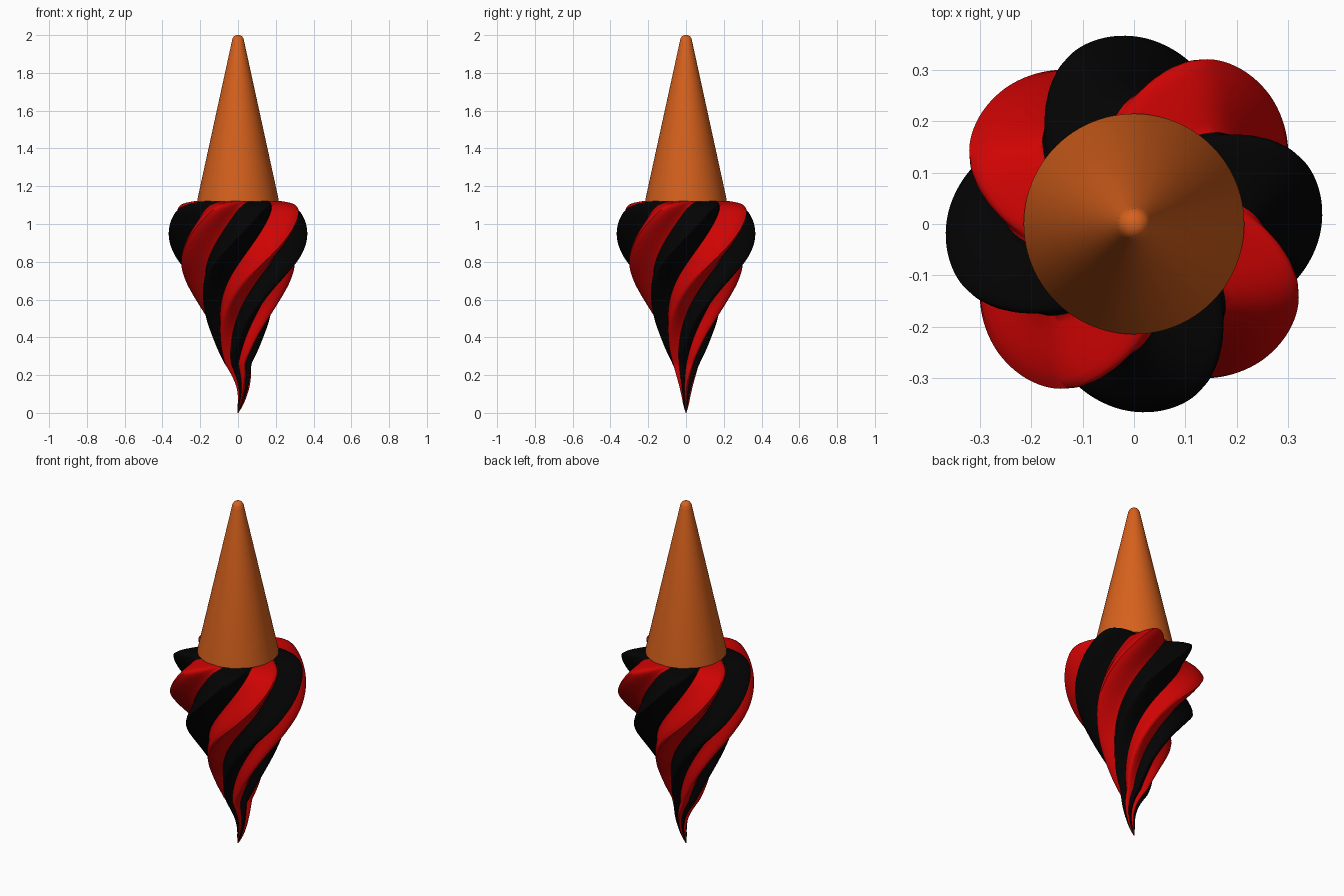
import bpy, bmesh, math

cube = bpy.data.objects.get("Cube")
if cube:
    bpy.data.objects.remove(cube, do_unlink=True)

LOBES, PER_LOBE, STEPS = 8, 14, 6
COLS = LOBES * PER_LOBE
TWIST = math.radians(150)   # turn per unit of length along the profile


def material(name, rgb):
    m = bpy.data.materials.new(name)
    m.use_nodes = True
    m.diffuse_color = (*rgb, 1)
    bsdf = next(n for n in m.node_tree.nodes if n.type == 'BSDF_PRINCIPLED')
    bsdf.inputs["Base Color"].default_value = (*rgb, 1)
    return m


def smooth_path(pts):
    """Catmull-Rom samples through the profile points."""
    ext = [pts[0]] + pts + [pts[-1]]
    out = []
    for a, b, c, d in zip(ext, ext[1:], ext[2:], ext[3:]):
        for s in range(STEPS):
            t = s / STEPS
            out.append([0.5 * (2 * q + (r - p) * t + (2 * p - 5 * q + 4 * r - w) * t ** 2
                               + (3 * q - p - 3 * r + w) * t ** 3)
                        for p, q, r, w in zip(a, b, c, d)])
    return out + [pts[-1]]


def lathe(name, rings_in, cols, place, mats, pick, angle):
    """Skin rings placed by place(*ring, column), closed by a point at each end."""
    bm = bmesh.new()
    rings = [[bm.verts.new(place(*ring, i)) for i in range(cols)] for ring in rings_in]
    ends = [bm.verts.new([sum(v.co[k] for v in ring) / cols for k in range(3)])
            for ring in (rings[0], rings[-1])]
    for i in range(cols):
        j = (i + 1) % cols
        faces = [bm.faces.new((a[i], a[j], b[j], b[i])) for a, b in zip(rings, rings[1:])]
        faces.append(bm.faces.new((ends[0], rings[0][j], rings[0][i])))
        faces.append(bm.faces.new((ends[1], rings[-1][i], rings[-1][j])))
        for f in faces:
            f.material_index = pick(i)
    mesh = bpy.data.meshes.new(name)
    bm.to_mesh(mesh)
    bm.free()
    for m in mats:
        mesh.materials.append(m)
    ob = bpy.data.objects.new(name, mesh)
    bpy.context.collection.objects.link(ob)
    bpy.ops.object.select_all(action='DESELECT')
    ob.select_set(True)
    bpy.context.view_layer.objects.active = ob
    bpy.ops.object.shade_smooth_by_angle(angle=math.radians(angle))


red = material("cherry red", (0.62, 0.001, 0.001))
black = material("licorice black", (0.001, 0.001, 0.001))
wafer = material("wafer orange", (0.68, 0.12, 0.012))


def swirl_point(r, z, turn, i):
    # lobes with a soft crest and grooves on the colour borders
    u = i % PER_LOBE / PER_LOBE
    groove = 0.5 * abs(1 - 2 * u) + 0.25 + 0.25 * math.cos(math.tau * u)
    rad = r * (1 - 0.28 * groove)
    a = math.tau * i / COLS - math.pi / 2 + turn
    # the tip curls to one side
    lean = 0.026 * math.sin(math.pi * min(1, z / 0.26))
    return (rad * math.cos(a) + lean, rad * math.sin(a), z)


# Twisted two-colour swirl, from the tip up to the flat shoulder
swirl = [(0.002, 0), (0.014, 0.04), (0.026, 0.1), (0.044, 0.17), (0.072, 0.25),
         (0.106, 0.33), (0.138, 0.41), (0.178, 0.5), (0.226, 0.6), (0.28, 0.7),
         (0.332, 0.8), (0.36, 0.89), (0.368, 0.97), (0.36, 1.04), (0.338, 1.085),
         (0.29, 1.11), (0.2, 1.125)]
path = smooth_path(swirl)
lengths = [0]
for p, q in zip(path, path[1:]):
    lengths.append(lengths[-1] + math.dist(p, q))
start = next(s for s, (r, z) in zip(lengths, path) if z >= 0.78)
lathe("swirl", [(r, z, TWIST * (s - start)) for s, (r, z) in zip(lengths, path)],
      COLS, swirl_point, (red, black), lambda i: i // PER_LOBE % 2, 60)

# Plain cone with a rounded tip
CONE_COLS = 96
cone = [(0.215, 1.12), (0.215, 1.13), (0.034, 1.96), (0.030, 1.98), (0.022, 1.993), (0.01, 2.0)]
lathe("cone", cone, CONE_COLS,
      lambda r, z, i: (r * math.cos(math.tau * i / CONE_COLS),
                       r * math.sin(math.tau * i / CONE_COLS), z),
      (wafer,), lambda i: 0, 40)
